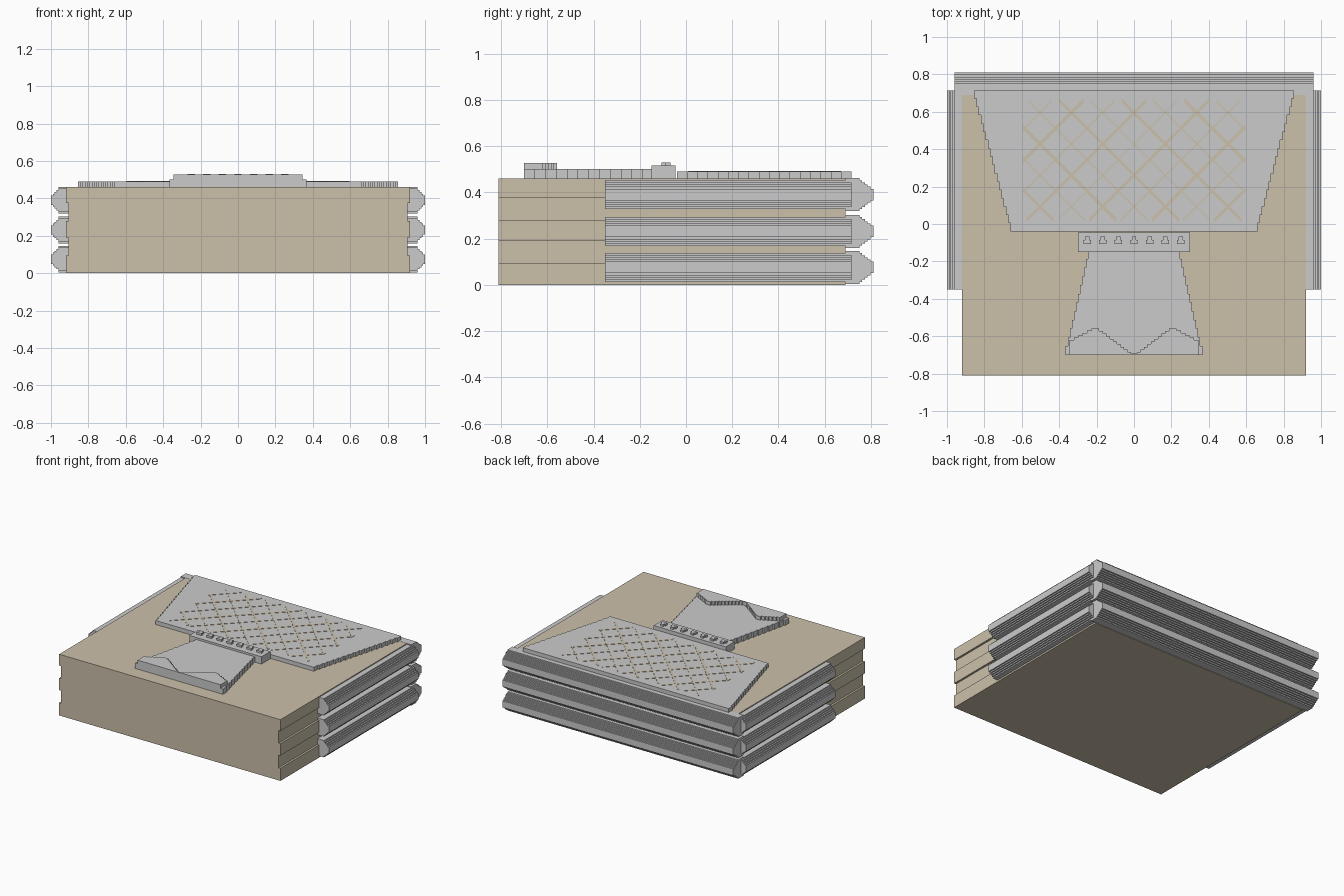
import bpy, bmesh, math
from mathutils import Vector

if "Cube" in bpy.data.objects:
    bpy.data.objects.remove(bpy.data.objects["Cube"])


def material(name, rgb):
    m = bpy.data.materials.new(name)
    m.diffuse_color = (*rgb, 1)
    m.use_nodes = True
    m.node_tree.nodes["Principled BSDF"].inputs["Base Color"].default_value = m.diffuse_color
    return m


TAN = material("tan cloth", (0.60, 0.53, 0.40))
GREY = material("light grey", (0.60, 0.60, 0.60))


def prism(name, pts, vec, mat):
    """Extrude a closed outline of 3D points along vec."""
    bm = bmesh.new()
    face = bm.faces.new([bm.verts.new(p) for p in pts])
    ext = bmesh.ops.extrude_face_region(bm, geom=[face])
    bmesh.ops.translate(bm, vec=vec, verts=[g for g in ext["geom"] if isinstance(g, bmesh.types.BMVert)])
    bmesh.ops.recalc_face_normals(bm, faces=bm.faces)
    me = bpy.data.meshes.new(name)
    bm.to_mesh(me)
    bm.free()
    me.materials.append(mat)
    ob = bpy.data.objects.new(name, me)
    bpy.context.collection.objects.link(ob)
    return ob


def box(name, x0, x1, y0, y1, z0, z1, mat):
    return prism(name, [(x0, y0, z0), (x1, y0, z0), (x1, y1, z0), (x0, y1, z0)], (0, 0, z1 - z0), mat)


def stairs(a0, b0, a1, b1, n):
    """Staircase from (a0, b0) to (a1, b1): hold b while a advances, then step b."""
    out = []
    for i in range(n):
        a, a2 = a0 + (a1 - a0) * i / n, a0 + (a1 - a0) * (i + 1) / n
        b = b0 + (b1 - b0) * i / (n - 1)
        out += [(a, b), (a2, b)]
    return out


def stepped_panel(name, y0, w0, y1, w1, z0, z1, n):
    """Flat trapezoid panel with stepped slanting edges."""
    right = [(w, y) for y, w in stairs(y0, w0, y1, w1, n)]
    pts = right + [(-x, y) for x, y in reversed(right)]
    return prism(name, [(x, y, z0) for x, y in pts], (0, 0, z1 - z0), GREY)


def bolster_profile(inner, shoulder, outer, half, tip, n):
    """Outline (depth, height) of a bolster with a stepped outer bulge."""
    d, h = (outer - shoulder) / n, (half - tip) / n
    up = [(inner, half), (shoulder, half)]
    for i in range(n):
        up += [(shoulder + d * i, half - h * (i + 1)), (shoulder + d * (i + 1), half - h * (i + 1))]
    # first step drops straight down from the shoulder
    return up + [(a, -b) for a, b in reversed(up)]


# stacked body, alternate layers slightly narrower
levels = [0, 0.095, 0.19, 0.28, 0.375, 0.46]
for i in range(5):
    w = 0.92 if i % 2 == 0 else 0.905
    box("body_layer", -w, w, -0.81, 0.69, levels[i], levels[i + 1], TAN)

# three bolsters along each side and across the back
side = bolster_profile(0.90, 0.96, 1.0, 0.063, 0.025, 4)
back = bolster_profile(0.69, 0.75, 0.81, 0.071, 0.025, 5)
for z in (0.075, 0.231, 0.390):
    for s in (-1, 1):
        prism("side_bolster", [(s * a, -0.35, z + b) for a, b in side], (0, 1.065, 0), GREY)
    prism("back_bolster", [(-0.96, a, z + b) for a, b in back], (1.92, 0, 0), GREY)

# large quilted panel and narrow tail panel on top
stepped_panel("quilted_panel", 0.715, 0.855, -0.04, 0.66, 0.46, 0.49, 17)
stepped_panel("tail_panel", -0.14, 0.245, -0.70, 0.365, 0.46, 0.50, 12)

# band with a row of studs
box("band", -0.30, 0.30, -0.15, -0.045, 0.46, 0.515, GREY)
for i in range(-3, 4):
    x = i * 0.083
    box("stud", x - 0.012, x + 0.012, -0.106, -0.068, 0.515, 0.53, GREY)
    box("stud_foot", x - 0.02, x + 0.02, -0.106, -0.086, 0.515, 0.53, GREY)

# two raised stepped humps at the end of the tail
for s in (-1, 1):
    left = stairs(0.015, -0.685, 0.205, -0.558, 10)
    right = stairs(0.205, -0.558, 0.345, -0.62, 6)
    pts = [(0.0, -0.70), (0.0, -0.692), (0.015, -0.692)] + left + right[1:] + [(0.345, -0.70)]
    prism("tail_hump", [(s * x, y, 0.50) for x, y in pts], (0, 0, 0.027), GREY)

# diagonal lattice stitching, alternately broad and fine
X, Y0, Y1 = 0.595, 0.02, 0.66
for s in (-1, 1):
    for k in range(-8, 12):
        c = -0.075 + 0.1675 * k
        # line s*x + y = c clipped to the stitched rectangle
        lo, hi = max(-X, c - Y1), min(X, c - Y0)
        if hi - lo < 0.03:
            continue
        w = 0.011 if k % 2 == 0 else 0.005
        prism("stitching", [(s * lo, c - lo - w, 0.489), (s * hi, c - hi - w, 0.489),
                            (s * hi, c - hi + w, 0.489), (s * lo, c - lo + w, 0.489)],
              (0, 0, 0.003), TAN)
